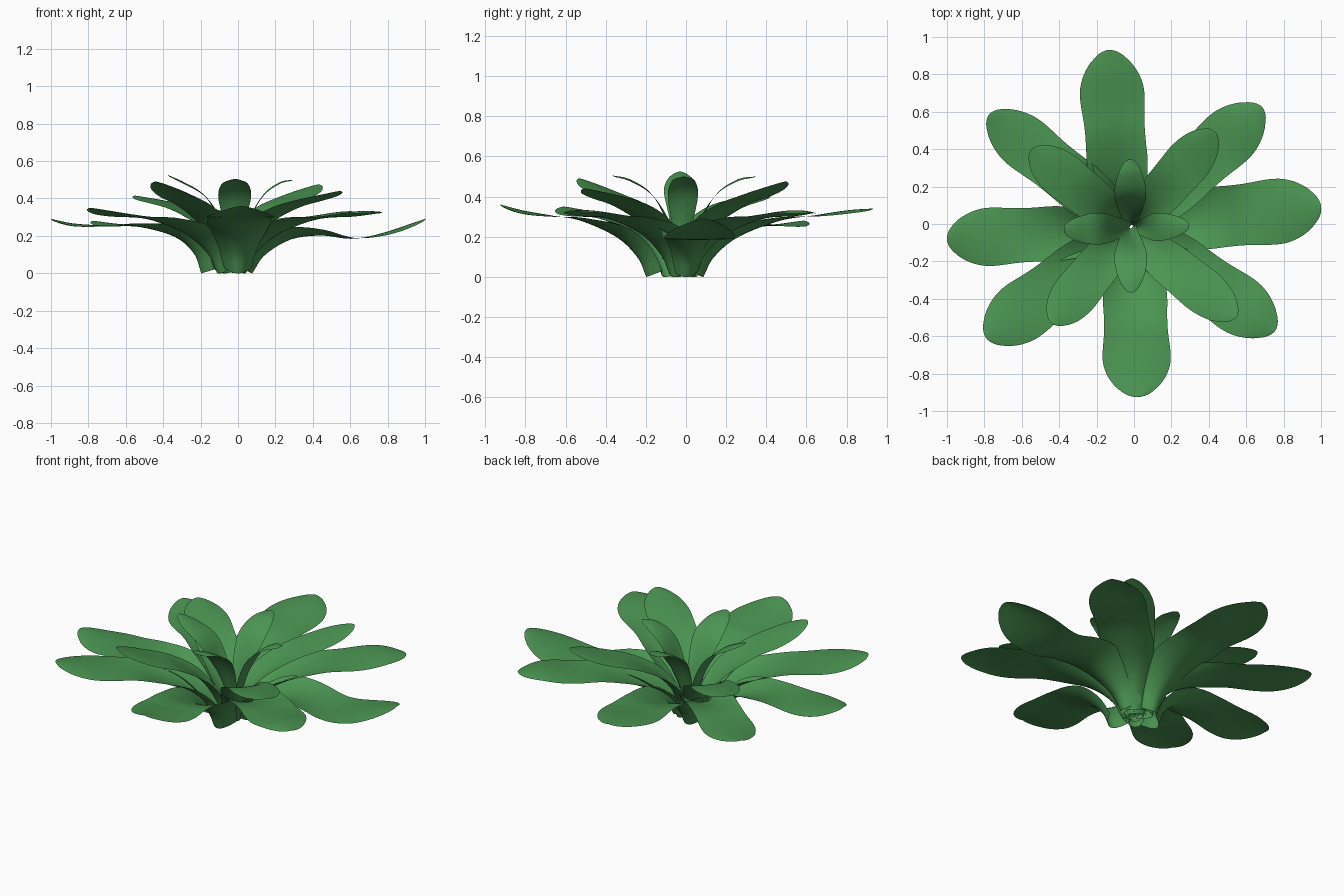
import bpy, math
from mathutils import Vector

if "Cube" in bpy.data.objects:
    bpy.data.objects.remove(bpy.data.objects["Cube"])

green = bpy.data.materials.new("leaf green")
green.diffuse_color = (0.07, 0.3, 0.085, 1)
green.use_nodes = True
green.node_tree.nodes["Principled BSDF"].inputs["Base Color"].default_value = green.diffuse_color

ROWS, COLS = 44, 14
# half-width along the leaf: (fraction of length, fraction of full half-width)
BROAD = [(0, .4), (.1, .52), (.25, .85), (.38, .94), (.5, .91), (.6, .92), (.68, .97), (.76, 1),
         (.83, .93), (.89, .78), (.94, .59), (.975, .4), (.992, .22), (1, .06)]
MIDDLE = [(0, .35), (.12, .45), (.3, .78), (.45, .92), (.6, .95), (.74, 1),
          (.85, .88), (.92, .68), (.97, .44), (.99, .25), (1, .08)]
SLIM = [(0, .3), (.15, .4), (.35, .58), (.5, .8), (.64, 1), (.74, 1),
        (.84, .85), (.91, .68), (.96, .5), (.985, .34), (1, .08)]


def lerp_table(table, t):
    for (a, u), (b, v) in zip(table, table[1:]):
        if t <= b:
            return u + (v - u) * (t - a) / (b - a)
    return table[-1][1]


def soft(table, t):
    """Table lookup averaged over a short span, to round its corners."""
    s = min(.04, (1 - t) * .8, t)
    return sum(lerp_table(table, t + s * k) for k in (-1, -.5, 0, .5, 1)) / 5


def spline(pts, n=16):
    """Smooth path through pts, resampled by length."""
    p = [2 * pts[0] - pts[1]] + pts + [2 * pts[-1] - pts[-2]]
    dense = []
    for i in range(1, len(p) - 2):
        a, b, c, d = p[i - 1:i + 3]
        for k in range(n):
            t = k / n
            dense.append(0.5 * (2 * b + (c - a) * t + (2 * a - 5 * b + 4 * c - d) * t * t
                                + (3 * b - a - 3 * c + d) * t ** 3))
    dense.append(pts[-1])
    cum = [0]
    for u, v in zip(dense, dense[1:]):
        cum.append(cum[-1] + (v - u).length)
    out, j = [], 0
    for r in range(ROWS + 1):
        s = cum[-1] * math.sin(r / ROWS * math.pi / 2)   # denser rows at the tip
        while j < len(cum) - 2 and cum[j + 1] < s:
            j += 1
        f = min(1, (s - cum[j]) / (cum[j + 1] - cum[j]))
        out.append((s / cum[-1], dense[j].lerp(dense[j + 1], f)))
    return out


def leaf(name, base, tip, heights, half, cup, shape):
    """heights: (fraction of base-to-tip distance, z) points between base and tip."""
    b, e = Vector((*base, 0.002)), Vector(tip)
    flat = Vector((e.x - b.x, e.y - b.y, 0))
    pts = [b] + [Vector((b.x + flat.x * f, b.y + flat.y * f, z)) for f, z in heights] + [e]
    path = spline(pts)
    side = Vector((-flat.y, flat.x, 0)).normalized()
    verts, faces = [], []
    for i, (t, p) in enumerate(path):
        tan = (path[min(i + 1, ROWS)][1] - path[max(i - 1, 0)][1]).normalized()
        up = tan.cross(side).normalized()
        w = half * soft(shape, t)
        fold = cup * (1.6 * (1 - t) ** 3 + .25 - .5 * t)   # channelled base, drooping tip
        for k in range(COLS + 1):
            v = 2 * k / COLS - 1
            q = p + side * (w * v) + up * (w * fold * (v * v - 0.1))
            q.z = max(q.z, 0)
            verts.append(q)
    n = COLS + 1
    for i in range(ROWS):
        for k in range(COLS):
            a = i * n + k
            faces.append((a, a + n, a + n + 1, a + 1))
    me = bpy.data.meshes.new(name)
    me.from_pydata(verts, [], faces)
    me.materials.append(green)
    me.polygons.foreach_set("use_smooth", [True] * len(me.polygons))
    bpy.context.collection.objects.link(bpy.data.objects.new(name, me))


# outer leaves: base, tip, height profile, half width
low = [(.07, .1), (.22, .185), (.4, .205), (.58, .185), (.76, .215)]
flat_ = [(.05, .11), (.18, .2), (.42, .25), (.65, .255), (.85, .265)]
rise = [(.06, .1), (.2, .2), (.45, .28), (.65, .305), (.85, .33)]
outer = [
    ((.07, .0), (1.0, .09, .29), low, .178),
    ((.03, .03), (.685, .625, .32), rise, .158),
    ((-.07, .08), (-.135, .93, .34), rise, .175),
    ((-.09, .04), (-.775, .585, .28), flat_, .148),
    ((-.19, -.04), (-1.0, -.08, .29), flat_, .158),
    ((-.1, -.1), (-.79, -.61, .35), rise, .165),
    ((.0, -.19), (.02, -.925, .36), rise, .185),
    ((.03, -.06), (.755, -.57, .33), rise, .162),
]
for i, (b, t, h, w) in enumerate(outer):
    leaf(f"outer_leaf_{i + 1}", b, t, h, w, .6, BROAD)

# middle leaves
mid_h = [(.07, .12), (.22, .25), (.45, .35), (.7, .41)]
for i, (t, dz) in enumerate([((.43, .495, .475), 0), ((-.55, .395, .415), -.04),
                             ((-.44, -.53, .49), .01), ((.545, -.5, .44), -.02)]):
    b = (.03 * math.copysign(1, t[0]) - .03, .03 * math.copysign(1, t[1]) - .03)
    leaf(f"middle_leaf_{i + 1}", b, t, [(f, z + dz * f) for f, z in mid_h], .125, .5, MIDDLE)

# small upright inner leaves
in_h = [(.1, .14), (.25, .3), (.46, .42), (.75, .485)]
for i, (t, w) in enumerate([((.295, -.01, .5), .075), ((-.02, .345, .5), .085),
                            ((-.375, -.03, .525), .085), ((-.015, -.365, .505), .088)]):
    b = (.02 * (t[0] > .1) - .02, .02 * (t[1] > .1) - .02)
    leaf(f"inner_leaf_{i + 1}", b, t, in_h, w, .7, SLIM)
